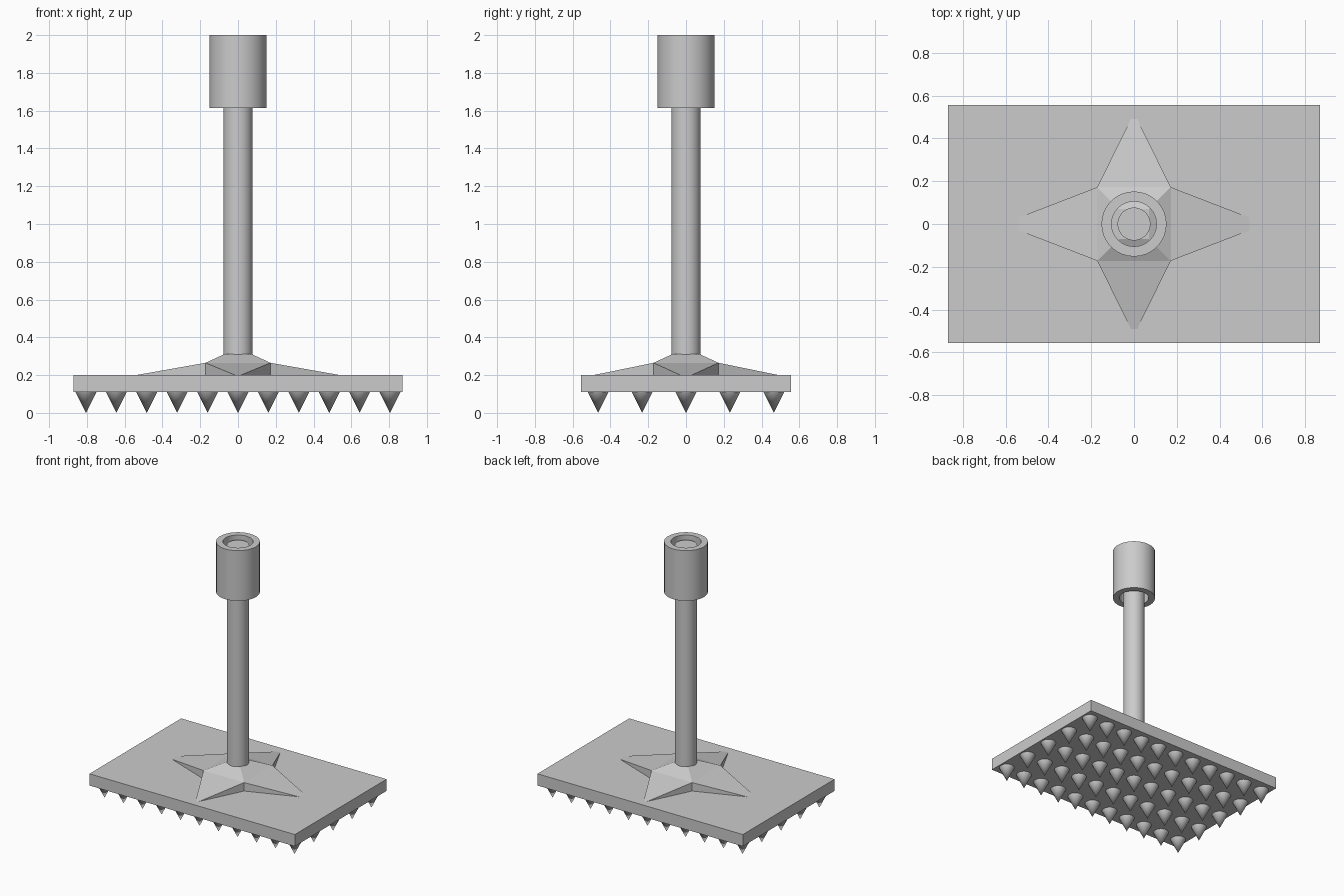
import bpy, bmesh, math
from mathutils import Matrix

if "Cube" in bpy.data.objects:
    bpy.data.objects.remove(bpy.data.objects["Cube"])

PLATE_BOTTOM, PLATE_TOP = 0.11, 0.20


def make_object(name, bm, smooth=False):
    bmesh.ops.recalc_face_normals(bm, faces=bm.faces[:])
    mesh = bpy.data.meshes.new(name)
    bm.to_mesh(mesh)
    bm.free()
    obj = bpy.data.objects.new(name, mesh)
    bpy.context.collection.objects.link(obj)
    if smooth:
        bpy.ops.object.select_all(action='DESELECT')
        obj.select_set(True)
        bpy.context.view_layer.objects.active = obj
        bpy.ops.object.shade_smooth_by_angle(angle=math.radians(35))
    return obj


def add_cone(bm, r_bottom, r_top, z0, z1, x=0, y=0, sides=32):
    bmesh.ops.create_cone(bm, cap_ends=True, segments=sides, radius1=r_bottom,
                          radius2=r_top, depth=z1 - z0,
                          matrix=Matrix.Translation((x, y, (z0 + z1) / 2)))


# Flat rectangular head
bm = bmesh.new()
bmesh.ops.create_cube(bm, size=1, matrix=Matrix.Translation((0, 0, (PLATE_BOTTOM + PLATE_TOP) / 2))
                      @ Matrix.Diagonal((1.74, 1.11, PLATE_TOP - PLATE_BOTTOM, 1)))
make_object("head_plate", bm)

# Grid of pointed spikes underneath
bm = bmesh.new()
for i in range(11):
    for j in range(5):
        add_cone(bm, 0, 0.055, 0, PLATE_BOTTOM, (i - 5) * 0.161, (j - 2) * 0.2325, 24)
bmesh.ops.remove_doubles(bm, verts=bm.verts[:], dist=0.0001)
make_object("spikes", bm, smooth=True)

# Star-shaped mount: square hub with four arms sloping into the plate
bm = bmesh.new()
HUB, HUB_TOP, SHOULDER, PEAK, FOOT = 0.172, 0.07, 0.265, 0.312, 0.195
corners = [(1, -1), (1, 1), (-1, 1), (-1, -1)]
rim = [bm.verts.new((HUB * x, HUB * y, SHOULDER)) for x, y in corners]
top = [bm.verts.new((HUB_TOP * x, HUB_TOP * y, PEAK)) for x, y in corners]
base = [bm.verts.new((HUB * x, HUB * y, FOOT)) for x, y in corners]
bm.faces.new(top)
outline = []
for k in range(4):
    n = (k + 1) % 4
    bm.faces.new((rim[k], rim[n], top[n], top[k]))
    length, half = (0.54, 0.03) if k % 2 == 0 else (0.49, 0.015)
    turn = Matrix.Rotation(k * math.pi / 2, 3, 'Z')
    tip = []
    for z in (PLATE_TOP, FOOT):
        for s in (-half, half):
            v = bm.verts.new((length, s, z))
            v.co = turn @ v.co
            tip.append(v)
    bm.faces.new((rim[k], tip[0], tip[1], rim[n]))
    bm.faces.new((rim[k], base[k], tip[2], tip[0]))
    bm.faces.new((rim[n], tip[1], tip[3], base[n]))
    bm.faces.new((tip[0], tip[2], tip[3], tip[1]))
    outline += [base[k], tip[2], tip[3]]
bm.faces.new(outline)
make_object("star_mount", bm)

# Upright handle shaft
bm = bmesh.new()
add_cone(bm, 0.077, 0.077, PLATE_TOP, 1.975)
make_object("shaft", bm, smooth=True)

# Open tubular collar around the top of the shaft
bm = bmesh.new()
profile = [(0.105, 1.615), (0.152, 1.615), (0.152, 2.0), (0.105, 2.0)]
pv = [bm.verts.new((r, 0, z)) for r, z in profile]
edges = [bm.edges.new((pv[i], pv[(i + 1) % 4])) for i in range(4)]
bmesh.ops.spin(bm, geom=pv + edges, cent=(0, 0, 0), axis=(0, 0, 1),
               angle=2 * math.pi, steps=32)
bmesh.ops.remove_doubles(bm, verts=bm.verts[:], dist=0.0001)
make_object("collar", bm, smooth=True)
